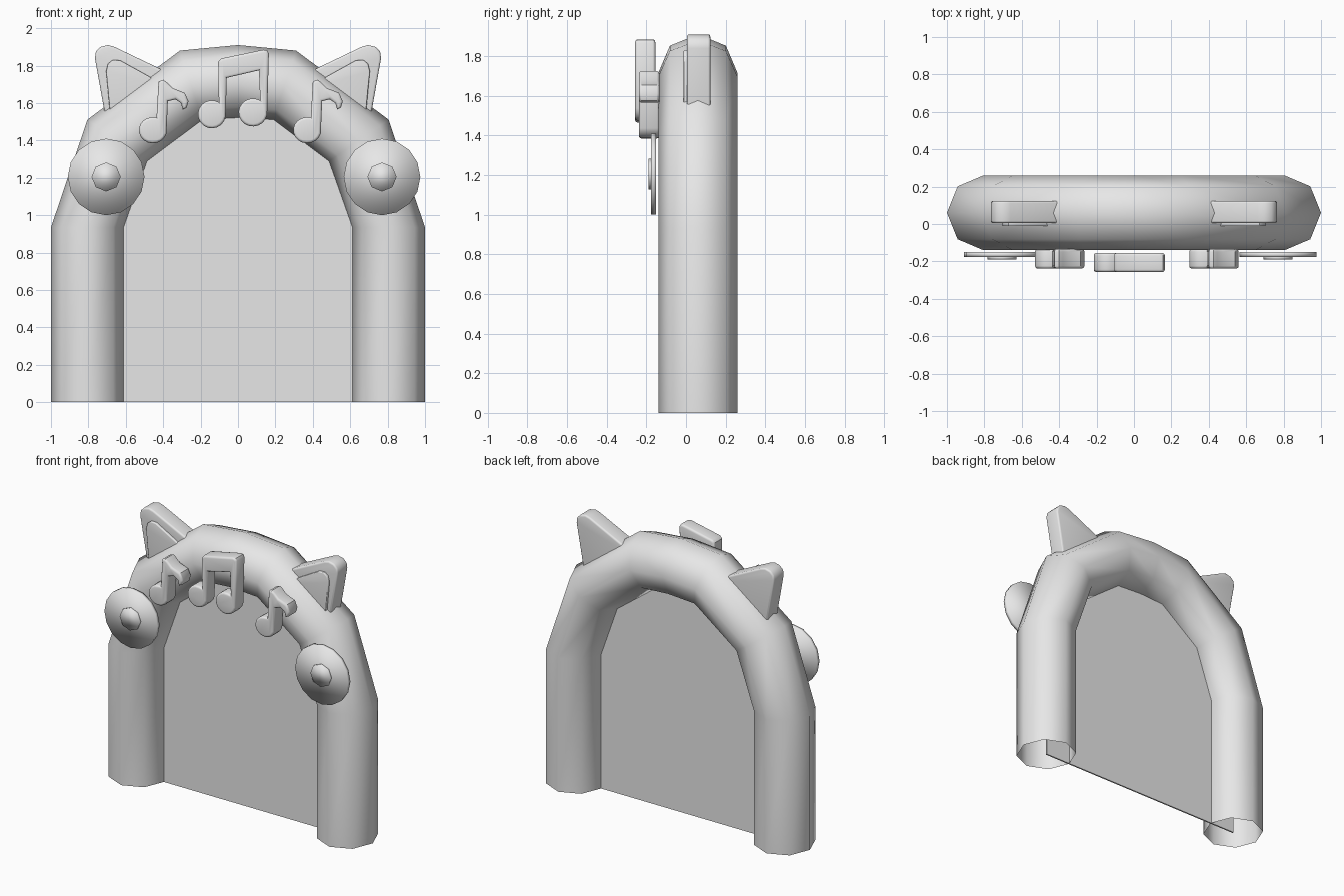
import bpy, bmesh
from math import cos, sin, radians, pi
from mathutils import Vector

cube = bpy.data.objects.get("Cube")
if cube:
    bpy.data.objects.remove(cube)

GREY = (0.8, 0.8, 0.8, 1)
grey = bpy.data.materials.new("plain_grey")
grey.use_nodes = True
grey.diffuse_color = GREY
grey.node_tree.nodes["Principled BSDF"].inputs["Base Color"].default_value = GREY


def finish(name, bm, angle):
    """Turn a bmesh into a shaded object."""
    bmesh.ops.recalc_face_normals(bm, faces=bm.faces)
    mesh = bpy.data.meshes.new(name)
    bm.to_mesh(mesh)
    bm.free()
    mesh.materials.append(grey)
    obj = bpy.data.objects.new(name, mesh)
    bpy.context.collection.objects.link(obj)
    bpy.ops.object.select_all(action='DESELECT')
    obj.select_set(True)
    bpy.context.view_layer.objects.active = obj
    bpy.ops.object.shade_smooth_by_angle(angle=radians(angle))
    return obj


def plate(name, outline, front, back, bevel=0.0, angle=40):
    """Extrude an (x, z) outline along y and round its rims."""
    bm = bmesh.new()
    face = bm.faces.new([bm.verts.new((x, front, z)) for x, z in outline])
    ext = bmesh.ops.extrude_face_region(bm, geom=[face], use_keep_orig=True)
    for v in ext["geom"]:
        if isinstance(v, bmesh.types.BMVert):
            v.co.y = back
    bmesh.ops.recalc_face_normals(bm, faces=bm.faces)
    if bevel:
        rims = [e for e in bm.edges if abs(e.verts[0].co.y - e.verts[1].co.y) < 1e-5]
        bmesh.ops.bevel(bm, geom=rims, offset=bevel, segments=3, profile=0.5,
                        affect='EDGES', clamp_overlap=False)
    return finish(name, bm, angle)


def arc(cx, cz, rx, rz, start, end, n):
    steps = [radians(start + (end - start) * i / n) for i in range(n + 1)]
    return [(cx + rx * cos(a), cz + rz * sin(a)) for a in steps]


def moved(outline, dx):
    return [(x + dx, z) for x, z in outline]


def mirrored(outline):
    return [(-x, z) for x, z in outline]


# Arch tube: octagonal rings along a bent path, open at the feet
MID = 0.06
half = [((0.805, 0), (1, 0)), ((0.805, 0.935), (1, 0)),
        ((0.645, 1.40), (0.82, 0.57)), ((0.25, 1.695), (0.31, 0.95))]
path = half + [((0, 1.715), (0, 1))]
path += [((-p[0], p[1]), (-d[0], d[1])) for p, d in reversed(half)]
bm = bmesh.new()
rings = []
for (px, pz), (dx, dz) in path:
    out = Vector((dx, 0, dz)).normalized() * 0.195
    rings.append([bm.verts.new(Vector((px, MID, pz)) + out * cos(k * pi / 4)
                               + Vector((0, 0.2 * sin(k * pi / 4), 0))) for k in range(8)])
for a, b in zip(rings, rings[1:]):
    for k in range(8):
        j = (k + 1) % 8
        bm.faces.new((a[k], a[j], b[j], b[k]))
finish("arch_tube", bm, 60)

# Thin panel filling the opening
plate("opening_panel", [p for p, d in path], MID - 0.005, MID + 0.005)

# Ears with raised inner panels
ear = [(-0.69, 1.42), (-0.765, 1.84), (-0.76, 1.875), (-0.735, 1.9), (-0.695, 1.91),
       (-0.66, 1.9), (-0.42, 1.785), (-0.3, 1.72)]
inner = [(-0.68, 1.5), (-0.705, 1.77), (-0.695, 1.81), (-0.67, 1.83), (-0.63, 1.828),
         (-0.48, 1.745), (-0.38, 1.68)]
for side, flip in (("right", list), ("left", mirrored)):
    plate(side + "_ear", flip(ear), 0.005, 0.123, 0.012)
    plate(side + "_ear_inner", flip(inner), -0.012, 0.03, 0.006)

# Round discs with hubs
for side, x in (("right", -0.705), ("left", 0.77)):
    plate(side + "_disc", arc(x, 1.205, 0.205, 0.205, 0, 337.5, 15), -0.176, -0.151, angle=180)
    plate(side + "_disc_hub", arc(x, 1.205, 0.078, 0.078, 0, 315, 7), -0.189, -0.17, angle=180)

# Single notes: head, stem and curled flag
note = arc(-0.455, 1.455, 0.075, 0.07, 75, 345, 14)
note += [(-0.375, 1.61), (-0.335, 1.62), (-0.305, 1.6), (-0.295, 1.565), (-0.275, 1.575),
         (-0.265, 1.61), (-0.285, 1.655), (-0.35, 1.68), (-0.38, 1.71), (-0.4, 1.725),
         (-0.425, 1.715)]
plate("right_note", note, -0.238, -0.134, 0.014)
plate("left_note", moved(note, 0.825), -0.238, -0.134, 0.014)

# Beamed pair of notes in the middle
pair = arc(-0.14, 1.54, 0.075, 0.075, 60, 350, 15)
pair += [(-0.06, 1.735), (0.112, 1.775)]
pair += arc(0.08, 1.55, 0.077, 0.075, 60, 350, 15)
pair += [(0.165, 1.865), (0.155, 1.882), (0.135, 1.885), (-0.09, 1.838), (-0.106, 1.82)]
plate("middle_notes", pair, -0.257, -0.155, 0.014)
